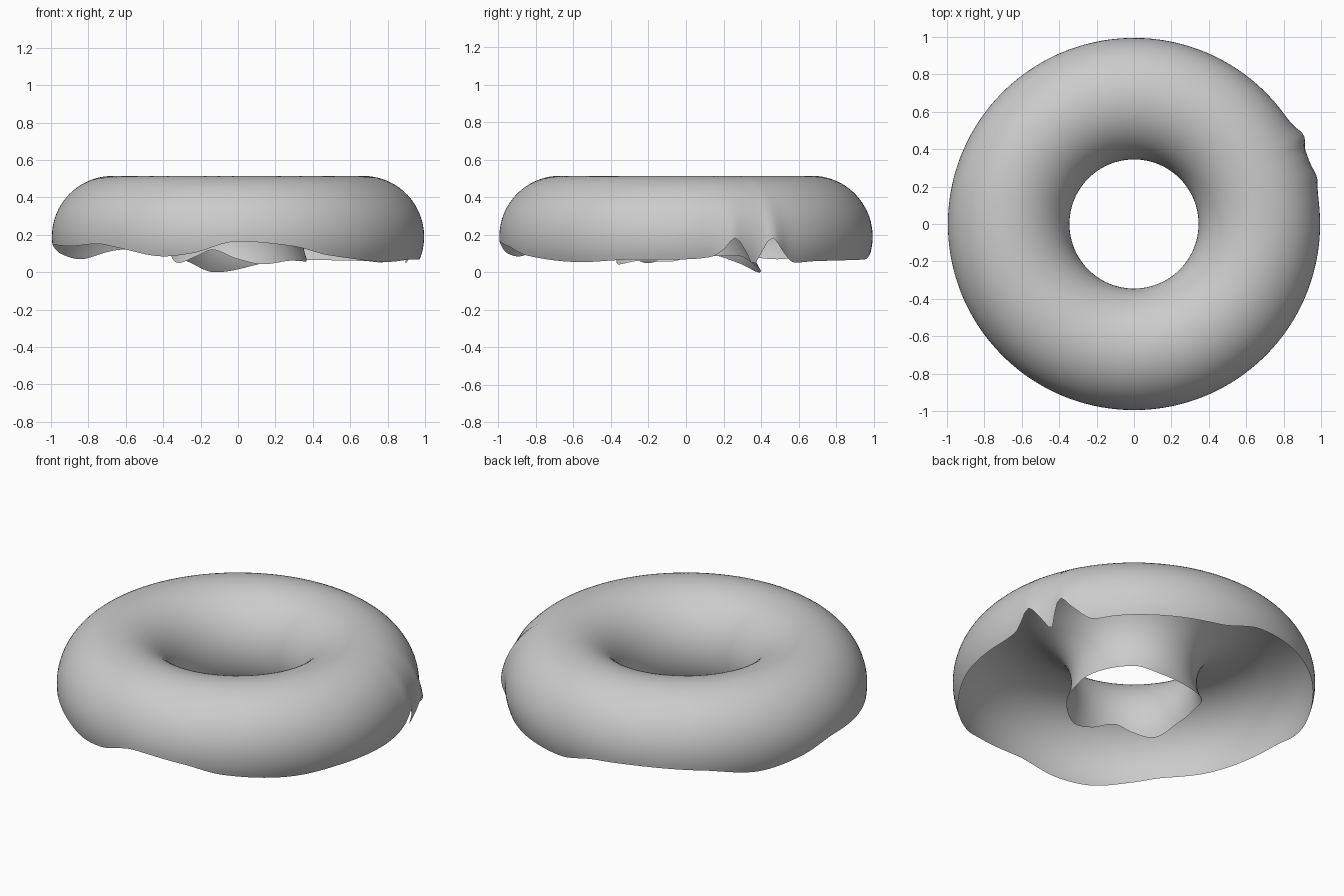
import bpy, bmesh
from math import sin, cos, asin, pi, radians, exp

cube = bpy.data.objects.get("Cube")
if cube:
    bpy.data.objects.remove(cube)

RING, TUBE, MID_Z = 0.67, 0.325, 0.19
AROUND, ACROSS = 240, 48

# Heights of the two wavy rims: (degrees around the ring, z)
OUTER_RIM = [(0, .07), (8, .083), (11.5, .12), (15, .185), (18.5, .12), (22, .042),
             (24, .11), (26.5, .185), (30.5, .12), (37, .052), (45, .06), (62, .065),
             (79, .07), (95, .125), (110, .135), (130, .12), (150, .07), (165, .1),
             (180, .15), (206, .14), (221, .152), (230, .13), (246, .085), (255, .1),
             (270, .165), (287, .14), (300, .09), (325, .055), (342, .068)]
INNER_RIM = [(6, .085), (50, .088), (75, .04), (107, 0), (132, .05), (165, .1),
             (187, .09), (213, .05), (232, .085), (247, .12), (270, .07), (290, .043),
             (320, .062), (347, .058)]


def rim_height(points, deg):
    """Smooth closed curve through the rim points."""
    n = len(points)
    ext = [(a + 360 * k, z) for k in (-1, 0, 1) for a, z in points]
    i = next(j for j in range(n - 1, 2 * n + 1) if ext[j][0] <= deg < ext[j + 1][0])
    (a0, z0), (a1, z1), (a2, z2), (a3, z3) = ext[i - 1:i + 3]
    span = a2 - a1
    t = (deg - a1) / span

    def slope(za, zb, zc, da, db):
        # Flat at peaks and dips, so the rim never overshoots
        s, e = (zb - za) / da, (zc - zb) / db
        return 0 if s * e <= 0 else 2 * s * e / (s + e)

    m1 = slope(z0, z1, z2, a1 - a0, span) * span
    m2 = slope(z1, z2, z3, span, a3 - a2) * span
    h = t * t * (3 - 2 * t)
    return z1 + (z2 - z1) * h + m1 * t * (1 - t) ** 2 - m2 * t * t * (1 - t)


def flare(deg):
    """Outward pull beside the narrow drip."""
    return .03 * exp(-((deg - 28) / 4) ** 2) + .015 * exp(-((deg - 14) / 4) ** 2)


# Icing shell: an open ring swept from the outer rim over the top to the inner rim
bm = bmesh.new()
loops = []
for i in range(AROUND):
    deg = 360 * i / AROUND
    a = radians(deg)
    start = asin((rim_height(OUTER_RIM, deg) - MID_Z) / TUBE)
    end = pi - asin((rim_height(INNER_RIM, deg) - MID_Z) / TUBE)
    loop = []
    for j in range(ACROSS + 1):
        t = j / ACROSS
        p = start + (end - start) * t
        r = RING + TUBE * cos(p) + flare(deg) * (1 - t) ** 8
        loop.append(bm.verts.new((r * cos(a), r * sin(a), MID_Z + TUBE * sin(p))))
    loops.append(loop)

for i, here in enumerate(loops):
    there = loops[(i + 1) % AROUND]
    for j in range(ACROSS):
        bm.faces.new((here[j], there[j], there[j + 1], here[j + 1]))

mesh = bpy.data.meshes.new("icing")
bm.to_mesh(mesh)
bm.free()
mesh.shade_smooth()
icing = bpy.data.objects.new("icing", mesh)
bpy.context.collection.objects.link(icing)
